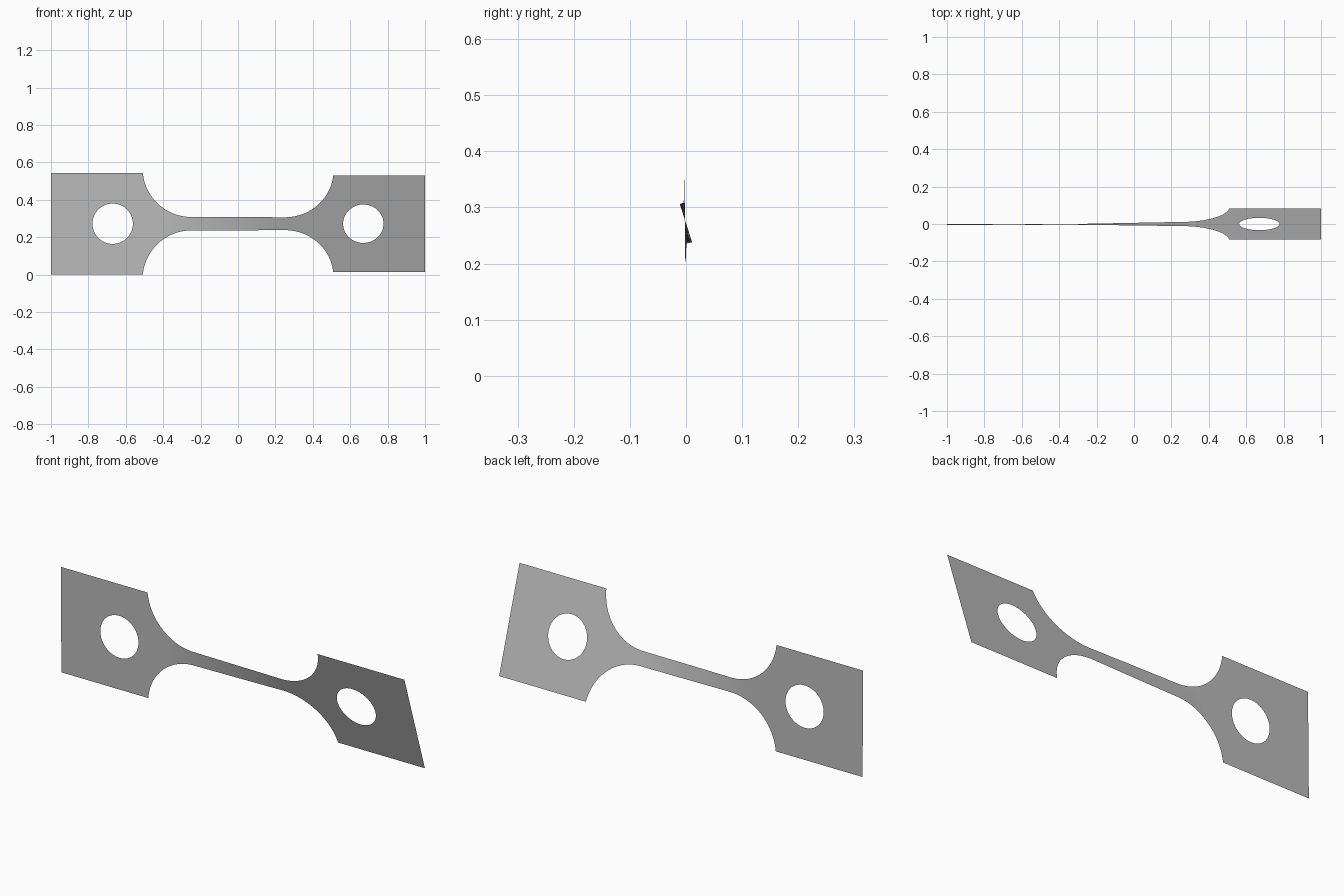
import bpy, bmesh, math
from mathutils import Matrix, Vector

if "Cube" in bpy.data.objects:
    bpy.data.objects.remove(bpy.data.objects["Cube"], do_unlink=True)

HALF_GRIP, HALF_NECK = 0.271, 0.036
FILLET, FILLET_X = 0.26, 0.25
HOLE_X, HOLE_R = 0.67, 0.108
MID_Z = 0.272
TWIST_START, TWIST_END = -0.4, 0.25
ANGLE_LEFT, ANGLE_RIGHT = math.radians(0.6), math.radians(17.8)


def quarter_outline():
    """Edge of one quarter, from the grip corner to the neck."""
    pts = [(1, HALF_GRIP)]
    rise = HALF_NECK + FILLET - HALF_GRIP
    start = math.asin(rise / FILLET)
    for i in range(25):
        a = start + (math.pi / 2 - start) * i / 24
        pts.append((FILLET_X + FILLET * math.cos(a),
                    HALF_NECK + FILLET - FILLET * math.sin(a)))
    return pts


def add_loop(bm, pts):
    verts = [bm.verts.new((x, 0, z)) for x, z in pts]
    for a, b in zip(verts, verts[1:] + verts[:1]):
        bm.edges.new((a, b))


# Flat sheet: mirrored outline with a round hole in each grip
bm = bmesh.new()
quarter = quarter_outline()
upper = quarter + [(-x, z) for x, z in reversed(quarter)]
add_loop(bm, upper + [(x, -z) for x, z in reversed(upper)])
for side in (-1, 1):
    add_loop(bm, [(side * HOLE_X + HOLE_R * math.cos(a), HOLE_R * math.sin(a))
                  for a in (math.tau * i / 64 for i in range(64))])
bmesh.ops.triangle_fill(bm, edges=bm.edges[:], use_beauty=True, normal=(0, -1, 0))

# Cross cuts so the sheet can twist smoothly
for i in range(45):
    cut_x = -0.53 + 1.06 * i / 44
    bmesh.ops.bisect_plane(bm, geom=bm.verts[:] + bm.edges[:] + bm.faces[:],
                           dist=1e-5, plane_co=(cut_x, 0, 0), plane_no=(1, 0, 0))

# Twist about the long axis
for v in bm.verts:
    t = (v.co.x - TWIST_START) / (TWIST_END - TWIST_START)
    t = min(1, max(0, t))
    angle = ANGLE_LEFT + (ANGLE_RIGHT - ANGLE_LEFT) * t
    v.co = Matrix.Rotation(angle, 3, 'X') @ v.co
    v.co += Vector((0, -0.002 * (1 - t), MID_Z))
for f in bm.faces:
    if f.normal.y > 0:
        f.normal_flip()
    f.smooth = True
bm.normal_update()

mesh = bpy.data.meshes.new("twisted_test_strip")
bm.to_mesh(mesh)
bm.free()
strip = bpy.data.objects.new("twisted_test_strip", mesh)
bpy.context.collection.objects.link(strip)

# Plain grey metal
grey = bpy.data.materials.new("plain_grey")
grey.use_nodes = True
colour = (0.5, 0.5, 0.5, 1)
grey.diffuse_color = colour
grey.node_tree.nodes["Principled BSDF"].inputs["Base Color"].default_value = colour
mesh.materials.append(grey)
